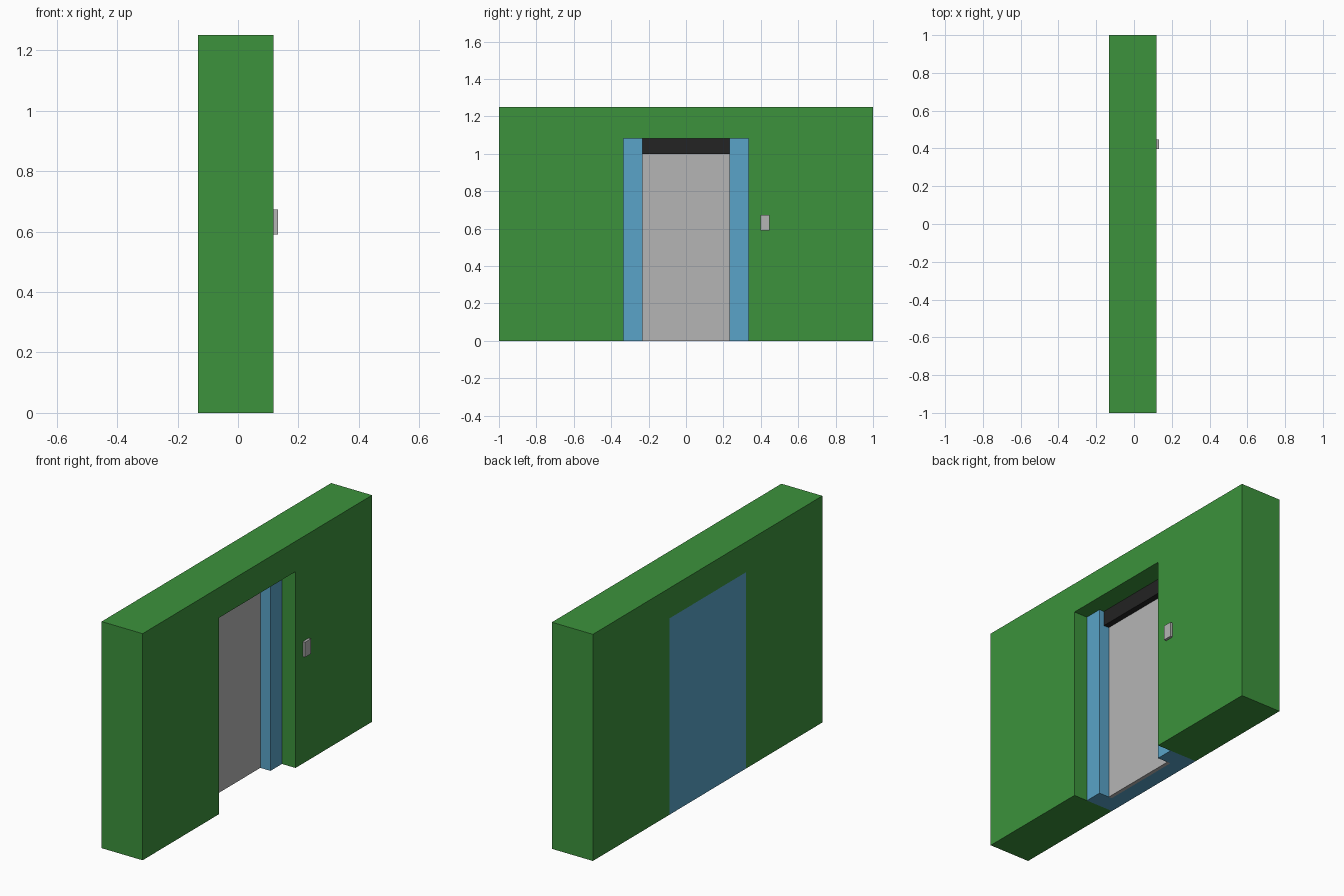
import bpy
import bmesh
from mathutils import Vector

cube = bpy.data.objects.get("Cube")
if cube:
    bpy.data.objects.remove(cube, do_unlink=True)


def material(name, rgb):
    mat = bpy.data.materials.new(name)
    mat.use_nodes = True
    mat.diffuse_color = (*rgb, 1)
    mat.node_tree.nodes["Principled BSDF"].inputs["Base Color"].default_value = (*rgb, 1)
    return mat


green = material("wall green", (0.045, 0.29, 0.045))
blue = material("frame blue", (0.10, 0.37, 0.58))
grey = material("door grey", (0.46, 0.46, 0.46))
black = material("header black", (0.017, 0.017, 0.017))


def extrude(name, points, direction, mat):
    """Turn a flat outline into a solid prism."""
    bm = bmesh.new()
    face = bm.faces.new([bm.verts.new(p) for p in points])
    result = bmesh.ops.extrude_face_region(bm, geom=[face], use_keep_orig=True)
    moved = [v for v in result["geom"] if isinstance(v, bmesh.types.BMVert)]
    bmesh.ops.translate(bm, verts=moved, vec=Vector(direction))
    bmesh.ops.recalc_face_normals(bm, faces=bm.faces[:])
    mesh = bpy.data.meshes.new(name)
    bm.to_mesh(mesh)
    bm.free()
    mesh.materials.append(mat)
    obj = bpy.data.objects.new(name, mesh)
    bpy.context.collection.objects.link(obj)
    return obj


def box(name, x, y, z, mat):
    base = [(x[0], y[0], z[0]), (x[1], y[0], z[0]), (x[1], y[1], z[0]), (x[0], y[1], z[0])]
    return extrude(name, base, (0, 0, z[1] - z[0]), mat)


BACK, FRONT = -0.132, 0.118          # wall faces
OPENING, OPEN_TOP = 0.333, 1.083     # doorway half width and height
DOOR, DOOR_TOP = 0.233, 1.0
JAMB_X, HEADER_X, DOOR_X, NICHE_X = 0.035, 0.006, -0.027, -0.047


def mirrored(half):
    """Complete a symmetric outline from its +y half."""
    return half + [(a, -y, c) for a, y, c in reversed(half)]


# Wall with a doorway open to the floor
wall_half = [(BACK, OPENING, OPEN_TOP), (BACK, OPENING, 0), (BACK, 1, 0), (BACK, 1, 1.25)]
extrude("wall", mirrored(wall_half), (FRONT - BACK, 0, 0), green)

# Recessed door frame: a U-shaped plan closed at the back
frame_half = [(NICHE_X, DOOR, 0), (JAMB_X, DOOR, 0), (JAMB_X, OPENING, 0), (BACK, OPENING, 0)]
extrude("door_frame", mirrored(frame_half), (0, 0, OPEN_TOP), blue)

# Sliding door, header panel and call button
box("door", (NICHE_X, DOOR_X), (-DOOR, DOOR), (0, DOOR_TOP), grey)
box("header_panel", (NICHE_X, HEADER_X), (-DOOR, DOOR), (DOOR_TOP, OPEN_TOP), black)
box("call_button", (FRONT, 0.132), (0.397, 0.447), (0.59, 0.673), grey)
